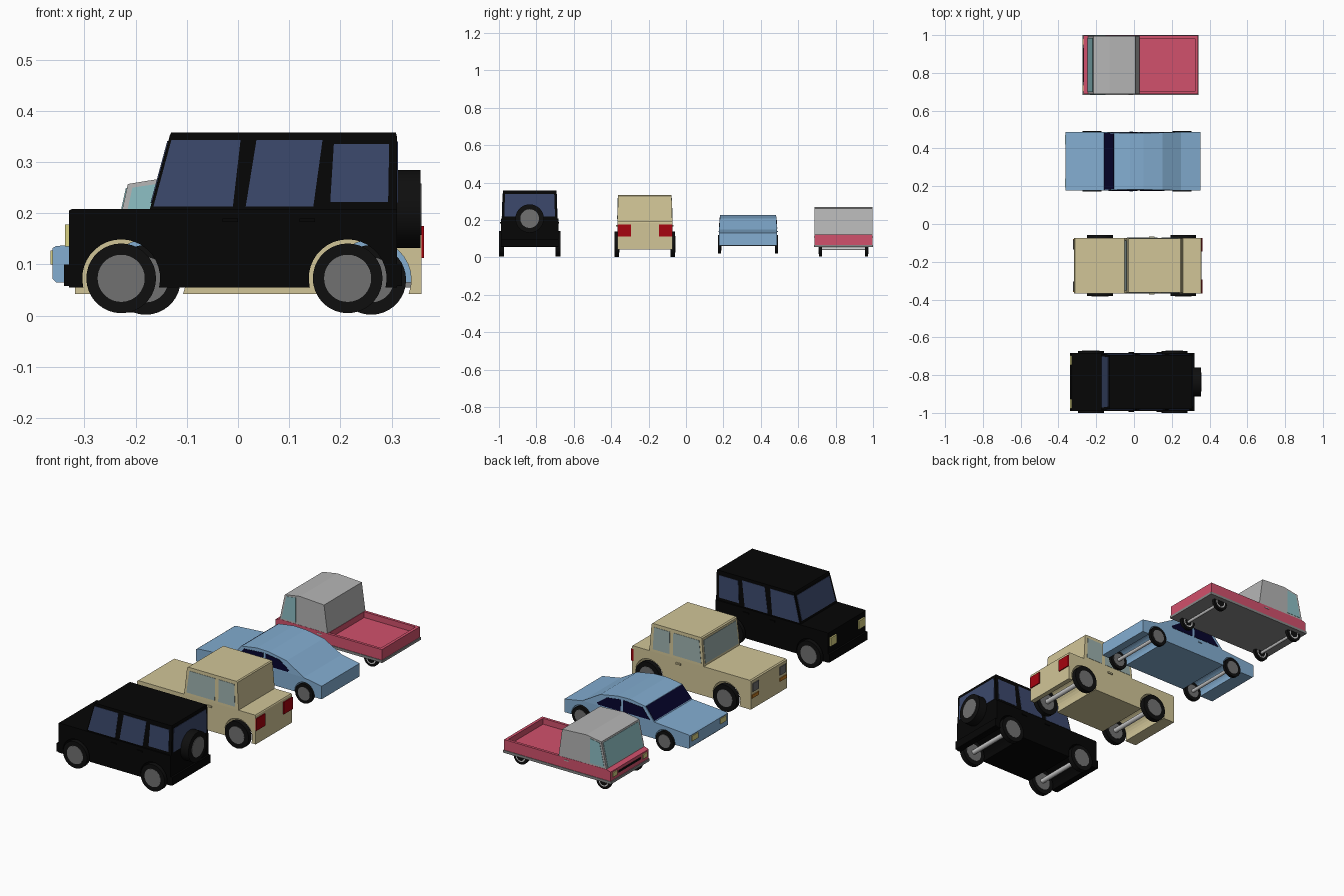
import bpy, math
from mathutils import Vector

if "Cube" in bpy.data.objects:
    bpy.data.objects.remove(bpy.data.objects["Cube"])


def mat(name, r, g, b):
    m = bpy.data.materials.new(name)
    m.diffuse_color = [(c / 255) ** 2.2 for c in (r, g, b)] + [1]
    m.use_nodes = True
    m.node_tree.nodes["Principled BSDF"].inputs["Base Color"].default_value = m.diffuse_color
    return m


BLACK = mat("black_paint", 14, 14, 14)
RUBBER = mat("rubber", 22, 22, 22)
HUB = mat("hub_grey", 112, 112, 112)
SILVER = mat("silver", 190, 190, 190)
BEIGE = mat("beige_paint", 208, 196, 150)
BLUE = mat("blue_paint", 130, 172, 208)
PINK = mat("pink_paint", 208, 82, 108)
CAB = mat("cab_grey", 180, 180, 180)
TRIM = mat("trim_grey", 135, 135, 135)
NAVY = mat("navy_glass", 62, 74, 108)
DARK = mat("dark_glass", 14, 12, 48)
TEAL = mat("teal_glass", 140, 190, 195)
PALE = mat("pale_glass", 155, 175, 172)
YELLOW = mat("lamp_yellow", 215, 208, 130)
RED = mat("lamp_red", 165, 12, 22)
ORANGE = mat("lamp_orange", 190, 120, 40)


def mesh(name, verts, faces, m):
    me = bpy.data.meshes.new(name)
    me.from_pydata(verts, [], faces)
    me.materials.append(m)
    ob = bpy.data.objects.new(name, me)
    bpy.context.collection.objects.link(ob)
    return ob


def prism(name, pts, cy, width, m):
    """Side profile (x, z), clockwise from the lower front, extruded across y; width(z) is the half width."""
    n = len(pts)
    verts = [(x, cy + s * width(z), z) for s in (-1, 1) for x, z in pts]
    faces = [tuple(reversed(range(n))), tuple(range(n, 2 * n))]
    faces += [(i, (i + 1) % n, n + (i + 1) % n, n + i) for i in range(n)]
    return mesh(name, verts, faces, m)


def box(name, x, y, z, m):
    pts = [(x[0], z[0]), (x[0], z[1]), (x[1], z[1]), (x[1], z[0])]
    return prism(name, pts, (y[0] + y[1]) / 2, lambda _: (y[1] - y[0]) / 2, m)


def pair(name, x, cy, y, z, m):
    """Box mirrored on both sides of the car."""
    box(name + "_right", x, (cy - y[1], cy - y[0]), z, m)
    box(name + "_left", x, (cy + y[0], cy + y[1]), z, m)


def side_panes(name, pts, cy, width, m, t=0.0015):
    for s, side in ((-1, "right"), (1, "left")):
        n = len(pts)
        verts = [(x, cy + s * (width(z) + o), z) for o in (-0.004, t) for x, z in pts]
        faces = [tuple(range(n)), tuple(range(n, 2 * n))]
        faces += [(i, (i + 1) % n, n + (i + 1) % n, n + i) for i in range(n)]
        mesh(f"{name}_{side}", verts, faces, m)


def end_pane(name, a, b, cy, width, m, inset, k0=.08, k1=.92):
    """Pane on a sloping face between profile points a (low) and b (high)."""
    a, b = Vector(a), Vector(b)
    d = (b - a).normalized()
    nrm = Vector((-d.y, d.x)) * (-1 if a.x > 0.1 else 1)
    p, q = a.lerp(b, k0), a.lerp(b, k1)
    o = nrm * 0.002
    pts = [p - o, q - o, q + o, p + o]
    prism(name, [tuple(v) for v in pts], cy, lambda z: width(z) - inset, m)


def taper(z0, w0, z1, w1):
    return lambda z: w0 + (w1 - w0) * (z - z0) / (z1 - z0)


def arch(cx, cz, r, zb, n=20):
    """Wheel arch outline running from rear to front."""
    a0 = math.asin((zb - cz) / r)
    return [(cx + r * math.cos(a), cz + r * math.sin(a))
            for a in [a0 + (math.pi - 2 * a0) * i / n for i in range(n + 1)]]


def cyl(name, loc, r, depth, m, axis="y"):
    rot = (math.pi / 2, 0, 0) if axis == "y" else (0, math.pi / 2, 0)
    bpy.ops.mesh.primitive_cylinder_add(vertices=36, radius=r, depth=depth, location=loc, rotation=rot)
    ob = bpy.context.object
    ob.name = name
    ob.data.materials.append(m)
    bpy.ops.object.shade_smooth_by_angle()
    return ob


def wheels(car, xs, cy, z, r, outer, t, hub, white=False):
    for x, end in zip(xs, ("front", "rear")):
        for s, side in ((-1, "right"), (1, "left")):
            y = cy + s * (outer - t / 2)
            tag = f"{car}_{end}_{side}"
            cyl(tag + "_tyre", (x, y, z), r, t, RUBBER)
            cyl(tag + "_hub", (x, y, z), hub, t + 0.002, SILVER if white else HUB)
            if white:
                cyl(tag + "_cap", (x, y, z), hub * .75, t + 0.004, RUBBER)
        cyl(f"{car}_{end}_axle", (x, cy, z), r * .18, 2 * (outer - t), SILVER)


# ---- black off-roader
cy, W = -0.836, 0.154
XS = (-0.228, 0.214)
low = [(-.33, .055), (-.33, .205), (-.325, .208), (.31, .208), (.31, .055)]
for x in reversed(XS):
    low += arch(x, .073, .076, .055)
prism("offroader_body", low, cy, lambda z: W, BLACK)
w = taper(.208, .148, .352, .143)
prism("offroader_cabin", [(-.172, .208), (-.133, .352), (-.13, .358), (.308, .358), (.31, .35), (.31, .208)], cy, w, BLACK)
for i, p in enumerate([[(-.165, .213), (-.13, .343), (.005, .343), (-.01, .213)],
                       [(.015, .213), (.036, .343), (.165, .343), (.147, .213)],
                       [(.18, .222), (.187, .335), (.295, .335), (.293, .222)]]):
    side_panes(f"offroader_window_{i}", p, cy, w, NAVY)
end_pane("offroader_windscreen", (-.172, .208), (-.133, .352), cy, w, NAVY, .012)
end_pane("offroader_rear_window", (.31, .208), (.31, .352), cy, w, NAVY, .012)
cyl("spare_tyre", (.333, cy, .208), .076, .046, RUBBER, "x")
cyl("spare_hub", (.334, cy, .208), .05, .048, HUB, "x")
box("offroader_front_bumper", (-.34, -.32), (cy - W, cy + W), (.058, .1), BLACK)
box("offroader_rear_bumper", (.3, .32), (cy - W, cy + W), (.058, .1), BLACK)
pair("offroader_headlight", (-.338, -.325), cy, (.09, .14), (.135, .178), YELLOW)
for x in (-.03, .12):
    pair("offroader_handle", (x, x + .03), cy, (.15, .158), (.183, .19), BLACK)
wheels("offroader", XS, cy, .073, .068, .164, .026, .046)

# ---- beige saloon
cy, W = -0.22, 0.147
XS = (-0.18, 0.26)
low = [(-.318, .042), (-.318, .187), (-.312, .192), (.355, .192), (.358, .187), (.358, .042)]
for x in reversed(XS):
    low += arch(x, .07, .078, .042)
prism("saloon_body", low, cy, lambda z: W, BEIGE)
w = taper(.192, .147, .335, .143)
prism("saloon_cabin", [(-.05, .192), (-.036, .33), (-.03, .335), (.245, .335), (.25, .33), (.26, .192)], cy, w, BEIGE)
side_panes("saloon_door_window", [(-.036, .205), (-.022, .318), (.125, .318), (.125, .205)], cy, w, PALE)
side_panes("saloon_quarter_window", [(.145, .205), (.145, .318), (.234, .318), (.24, .205)], cy, w, PALE)
end_pane("saloon_windscreen", (-.05, .192), (-.036, .33), cy, w, PALE, .012)
pair("saloon_tail_light", (.35, .363), cy, (.075, .147), (.113, .175), RED)
pair("saloon_headlight", (-.322, -.31), cy, (.085, .135), (.13, .172), HUB)
pair("saloon_marker", (-.322, -.31), cy, (.085, .14), (.098, .115), ORANGE)
pair("saloon_handle", (.08, .108), cy, (.14, .153), (.165, .173), BEIGE)
wheels("saloon", XS, cy, .07, .068, .162, .025, .044)

# ---- blue coupe
cy, W = 0.332, 0.155
XS = (-0.222, 0.255)
low = [(-.355, .065), (-.362, .072), (-.362, .132), (-.355, .136), (-.16, .15), (.25, .15), (.352, .132), (.352, .065)]
for x in reversed(XS):
    low += arch(x, .07, .056, .065)
prism("coupe_body", low, cy, lambda z: W, BLUE)
w = taper(.15, .155, .228, .15)
prism("coupe_cabin", [(-.16, .15), (-.106, .215), (-.02, .228), (.05, .226), (.15, .208), (.25, .15)], cy, w, BLUE)
side_panes("coupe_door_window", [(-.135, .155), (-.092, .206), (.018, .214), (.018, .155)], cy, w, DARK)
side_panes("coupe_rear_window", [(.032, .155), (.032, .213), (.11, .203), (.165, .165), (.16, .155)], cy, w, DARK)
end_pane("coupe_windscreen", (-.16, .15), (-.106, .215), cy, w, DARK, .004, .05, .98)
pair("coupe_headlight", (-.366, -.355), cy, (.09, .14), (.1, .127), YELLOW)
pair("coupe_handle", (-.025, -.005), cy, (.15, .159), (.135, .141), BLUE)
wheels("coupe", XS, cy, .07, .05, .16, .016, .034)

# ---- pink pickup
cy, W = 0.842, 0.155
box("pickup_underbody", (-.272, .342), (cy - .158, cy + .158), (.055, .068), TRIM)
prism("pickup_nose", [(-.268, .068), (-.268, .116), (-.245, .124), (.03, .122), (.03, .068)], cy, lambda z: W, PINK)
box("bed_floor", (.03, .335), (cy - W, cy + W), (.068, .092), PINK)
pair("bed_wall", (.03, .335), cy, (W - .014, W), (.092, .122), PINK)
box("bed_tailgate", (.323, .338), (cy - W, cy + W), (.068, .122), PINK)
prism("pickup_cab", [(-.245, .122), (-.215, .257), (-.13, .271), (.008, .263), (.028, .122)], cy, lambda z: W - .001, CAB)
side_panes("pickup_side_window", [(-.232, .132), (-.206, .25), (-.152, .258), (-.152, .132)], cy, lambda z: W - .001, TEAL)
end_pane("pickup_windscreen", (-.245, .122), (-.215, .257), cy, lambda z: W, TEAL, .012, .05, .94)
pair("pickup_headlight", (-.273, -.26), cy, (.105, .14), (.085, .108), YELLOW)
box("pickup_grille", (-.271, -.26), (cy - .09, cy + .09), (.09, .1), RUBBER)
pair("pickup_handle", (-.03, -.005), cy, (.15, .157), (.106, .111), SILVER)
wheels("pickup", (-.212, .26), cy, .046, .04, .132, .016, .027, True)
